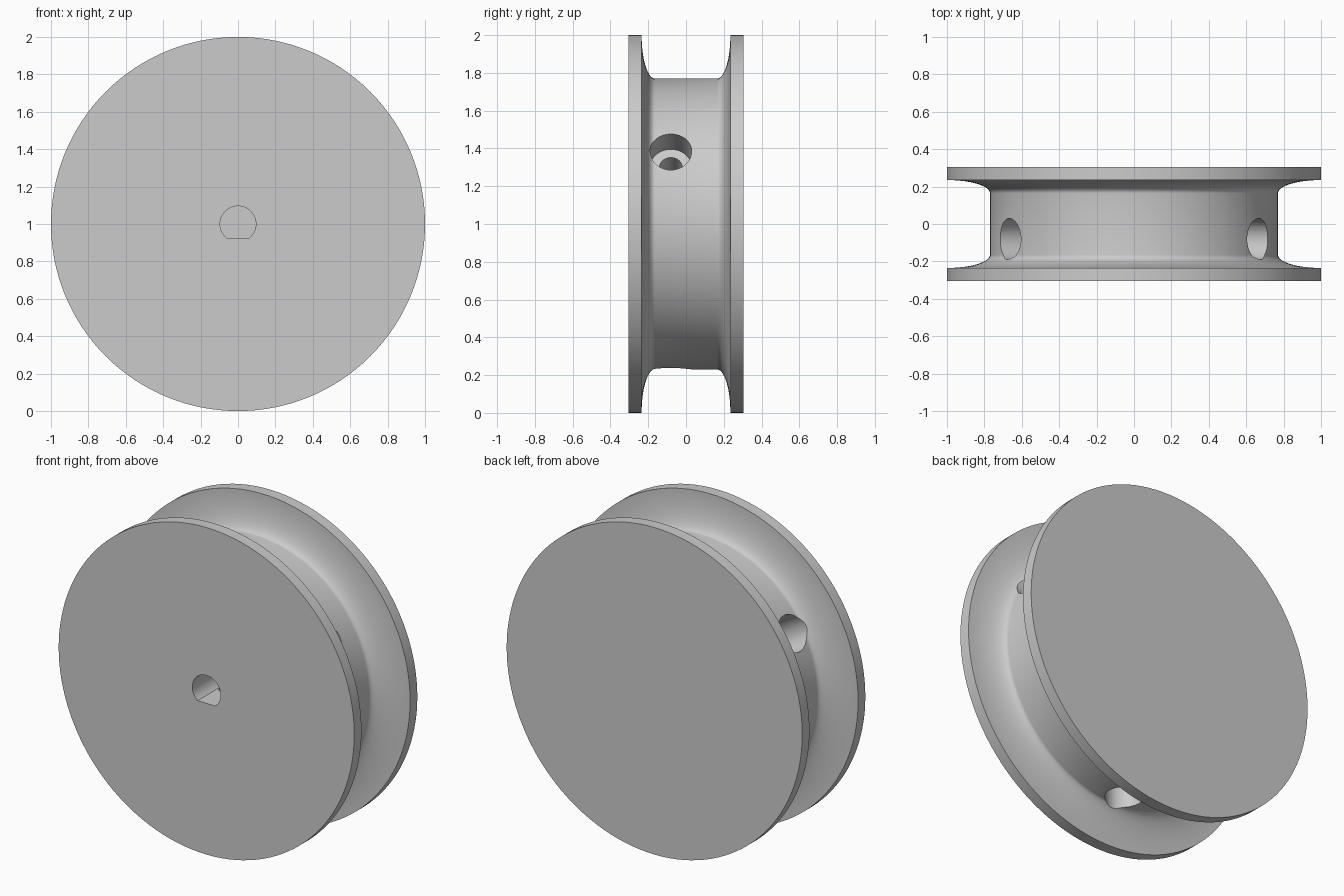
import bpy, bmesh
from math import sin, cos, pi, radians, asin
from mathutils import Matrix, Vector

if "Cube" in bpy.data.objects:
    bpy.data.objects.remove(bpy.data.objects["Cube"])

SEGMENTS = 128
CENTRE = Vector((0, 0, 1))
RIM_R, CORE_R = 1.0, 0.77
HALF_W, FLANGE_IN, CORE_HALF = 0.305, 0.235, 0.165
SCREW_Y = -0.08

grey = bpy.data.materials.new("plain_grey")
grey.use_nodes = True
colour = (0.6, 0.6, 0.6, 1)
grey.diffuse_color = colour
grey.node_tree.nodes["Principled BSDF"].inputs["Base Color"].default_value = colour


def make_object(name, bm):
    bmesh.ops.recalc_face_normals(bm, faces=bm.faces)
    mesh = bpy.data.meshes.new(name)
    bm.to_mesh(mesh)
    bm.free()
    mesh.materials.append(grey)
    obj = bpy.data.objects.new(name, mesh)
    bpy.context.collection.objects.link(obj)
    return obj


def loft(name, rings):
    """Join rings of points with quads and cap both ends."""
    bm = bmesh.new()
    loops = [[bm.verts.new(p) for p in ring] for ring in rings]
    n = len(loops[0])
    for a, b in zip(loops, loops[1:]):
        for i in range(n):
            j = (i + 1) % n
            bm.faces.new((a[i], a[j], b[j], b[i]))
    bm.faces.new(loops[0])
    bm.faces.new(loops[-1])
    return make_object(name, bm)


# Spool: two flanges joined to the core by elliptical fillets
steps = 16
half = [(HALF_W, RIM_R)]
for k in range(steps + 1):
    t = k / steps * pi / 2
    half.append((CORE_HALF + (FLANGE_IN - CORE_HALF) * cos(t),
                 RIM_R - (RIM_R - CORE_R) * sin(t)))
profile = half + [(-y, r) for y, r in reversed(half)]
angles = [2 * pi * i / SEGMENTS for i in range(SEGMENTS)]
spool = loft("spool", [[CENTRE + Vector((r * cos(a), y, r * sin(a))) for a in angles]
                       for y, r in profile])

# Blind D-shaped shaft bore, open at the front
BORE_R, FLAT = 0.096, 0.075
start = -asin(FLAT / BORE_R)
arc = [start + (pi - 2 * start) * i / 48 for i in range(49)]
cutters = [loft("shaft_bore_cutter",
                [[CENTRE + Vector((BORE_R * cos(a), y, BORE_R * sin(a))) for a in arc]
                 for y in (-0.4, 0.2)])]

# Three counterbored radial screw holes
for n, angle in enumerate((30, 150, 270)):
    a = radians(angle)
    out = Vector((cos(a), 0, sin(a)))
    turn = out.to_track_quat('Z', 'Y').to_matrix().to_4x4()
    for part, radius, near, far in (("counterbore", 0.11, 0.6, 0.95),
                                    ("screw_hole", 0.06, 0.04, 0.7)):
        bm = bmesh.new()
        middle = CENTRE + out * (near + far) / 2 + Vector((0, SCREW_Y, 0))
        bmesh.ops.create_cone(bm, cap_ends=True, segments=48, radius1=radius,
                              radius2=radius, depth=far - near,
                              matrix=Matrix.Translation(middle) @ turn)
        cutters.append(make_object(f"{part}_cutter_{n + 1}", bm))

# Cut the holes, then drop the cutters
bpy.context.view_layer.objects.active = spool
for cutter in cutters:
    mod = spool.modifiers.new(cutter.name, 'BOOLEAN')
    mod.operation = 'DIFFERENCE'
    mod.solver = 'EXACT'
    mod.object = cutter
    bpy.ops.object.modifier_apply(modifier=mod.name)
    bpy.data.objects.remove(cutter)

# Smooth the round walls and keep the rims crisp
bpy.ops.object.select_all(action='DESELECT')
spool.select_set(True)
bpy.ops.object.shade_smooth_by_angle(angle=radians(30))
